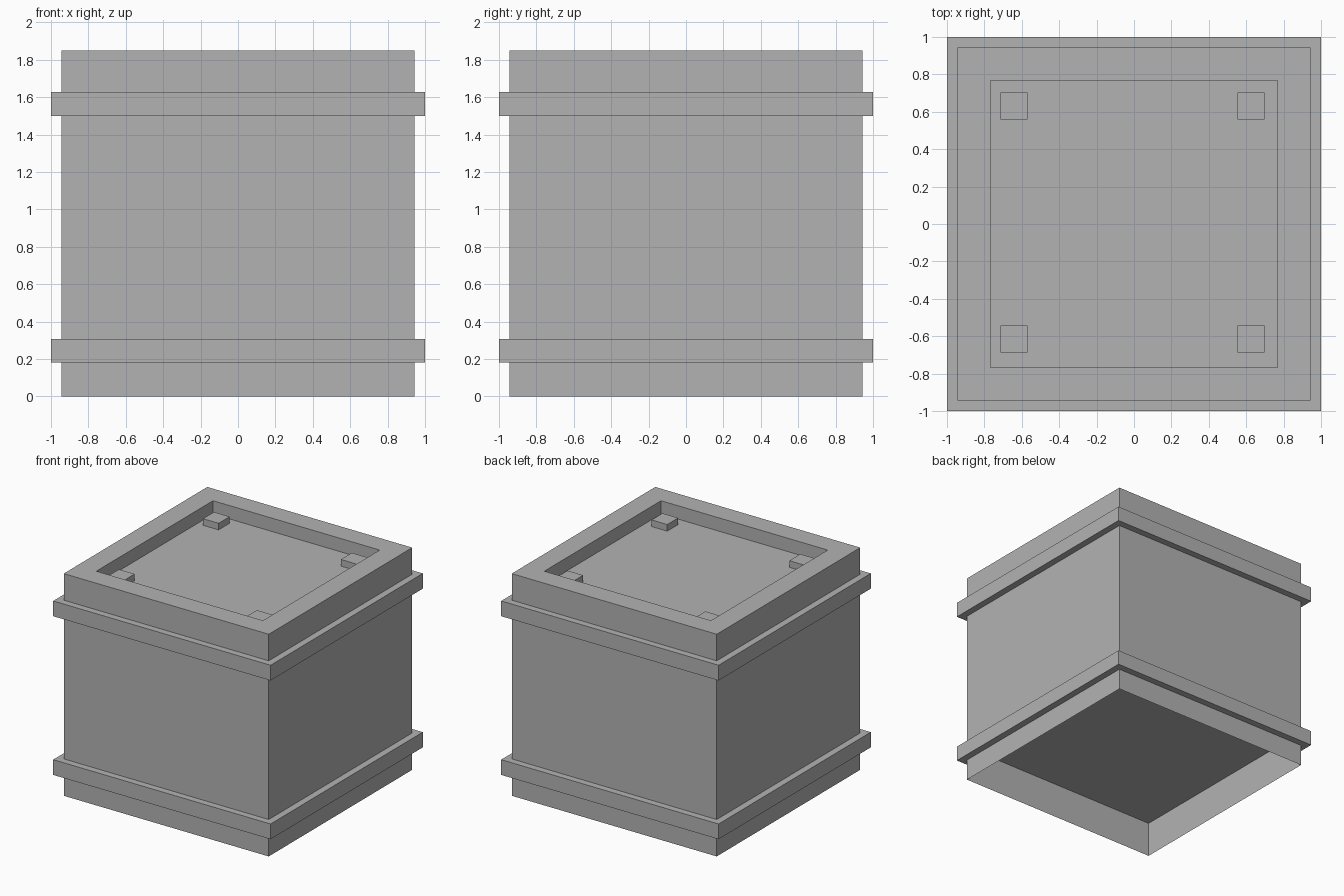
import bpy
import bmesh

default_cube = bpy.data.objects.get("Cube")
if default_cube:
    bpy.data.objects.remove(default_cube, do_unlink=True)

grey = bpy.data.materials.new("plain grey")
grey.use_nodes = True
colour = (0.45, 0.45, 0.45, 1)
grey.diffuse_color = colour
grey.node_tree.nodes["Principled BSDF"].inputs["Base Color"].default_value = colour

CORNERS = ((-1, -1), (1, -1), (1, 1), (-1, 1))


def finish(name, bm):
    mesh = bpy.data.meshes.new(name)
    bm.to_mesh(mesh)
    bm.free()
    mesh.materials.append(grey)
    obj = bpy.data.objects.new(name, mesh)
    bpy.context.collection.objects.link(obj)
    return obj


def square_loft(name, profile, cap_top=False, centre=(0, 0)):
    """Join square outlines given as (half width, height), from top to bottom."""
    bm = bmesh.new()
    loops = [[bm.verts.new((centre[0] + x * half, centre[1] + y * half, z))
              for x, y in CORNERS] for half, z in profile]
    for upper, lower in zip(loops, loops[1:]):
        for i in range(4):
            j = (i + 1) % 4
            bm.faces.new((upper[i], lower[i], lower[j], upper[j]))
    if cap_top:
        bm.faces.new(loops[0])
    return finish(name, bm)


WALL = 0.943
TOP = 1.848
TRAY = 1.737

# Thin-walled body, open below, with a sunken tray inside the top rim
square_loft("body", [(0.767, TRAY), (0.767, TOP), (WALL, TOP), (WALL, 0)], cap_top=True)

# Raised bands around the body
for name, low, high in (("lower_band", 0.18, 0.307), ("upper_band", 1.5, 1.627)):
    square_loft(name, [(WALL, high), (1, high), (1, low), (WALL, low)])

# Recessed underside, facing down
bm = bmesh.new()
bm.faces.new([bm.verts.new((x * WALL, y * WALL, 0.298)) for x, y in reversed(CORNERS)])
finish("underside", bm)

# Square pegs in the tray corners
for (x, y), place in zip(CORNERS, ("front_right", "front_left", "back_left", "back_right")):
    square_loft(place + "_peg", [(0.072, 1.792), (0.072, TRAY)], cap_top=True,
                centre=(x * 0.634 - 0.008, y * 0.624 + 0.008))
